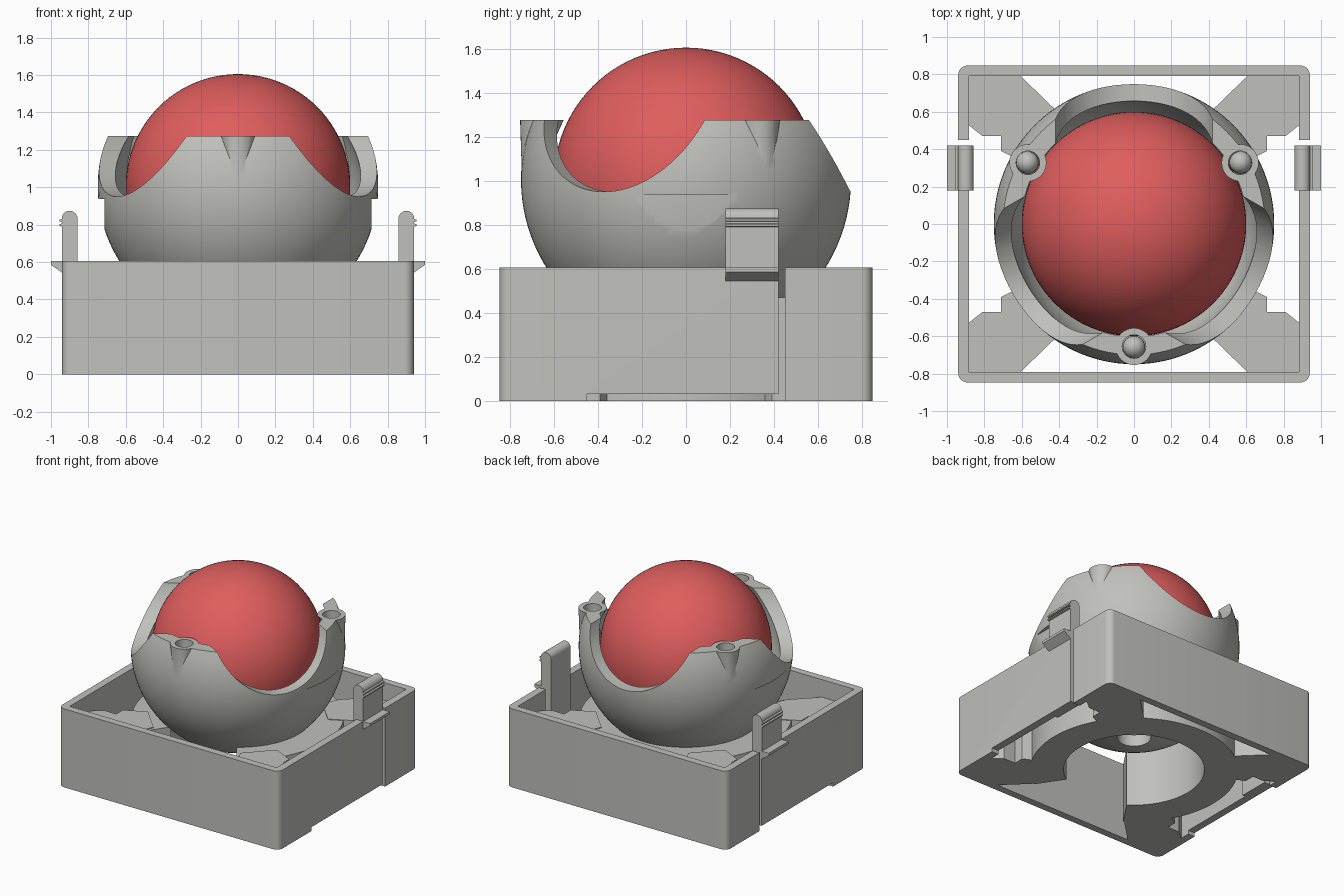
import bpy, bmesh, math
from mathutils import Matrix, Vector

cube = bpy.data.objects.get("Cube")
if cube:
    bpy.data.objects.remove(cube, do_unlink=True)


def material(name, rgb):
    m = bpy.data.materials.new(name)
    m.use_nodes = True
    m.diffuse_color = (*rgb, 1)
    m.node_tree.nodes["Principled BSDF"].inputs["Base Color"].default_value = (*rgb, 1)
    return m


GREY = material("light grey plastic", (0.53, 0.53, 0.50))
RED = material("red ball", (0.74, 0.11, 0.11))
BALL_Z, TOP_Z = 1.005, 1.275


def finish(name, bm, mat=GREY):
    bmesh.ops.recalc_face_normals(bm, faces=bm.faces)
    mesh = bpy.data.meshes.new(name)
    bm.to_mesh(mesh)
    bm.free()
    mesh.materials.append(mat)
    ob = bpy.data.objects.new(name, mesh)
    bpy.context.collection.objects.link(ob)
    return ob


def box(name, lo, hi, round_corners=0):
    bm = bmesh.new()
    lo, hi = Vector(lo), Vector(hi)
    bmesh.ops.create_cube(bm, size=1, matrix=Matrix.Translation((lo + hi) / 2)
                          @ Matrix.Diagonal((*(hi - lo), 1)))
    if round_corners:
        upright = [e for e in bm.edges
                   if abs(e.verts[0].co.z - e.verts[1].co.z) > 0.1]
        bmesh.ops.bevel(bm, geom=upright, offset=round_corners, segments=6,
                        profile=0.5, affect='EDGES')
    return finish(name, bm)


def prism(name, points, lo, hi, place=lambda a, b, h: (a, b, h)):
    bm = bmesh.new()
    low = [bm.verts.new(place(a, b, lo)) for a, b in points]
    high = [bm.verts.new(place(a, b, hi)) for a, b in points]
    bm.faces.new(low)
    bm.faces.new(high)
    n = len(points)
    for i in range(n):
        j = (i + 1) % n
        bm.faces.new((low[i], low[j], high[j], high[i]))
    return finish(name, bm)


def frustum(name, c0, r0, c1, r1, side, up, n=48):
    """Solid between two parallel circles spanned by side and up."""
    bm = bmesh.new()
    rings = []
    for c, r in ((c0, r0), (c1, r1)):
        rings.append([bm.verts.new(Vector(c) + r * (math.cos(t) * side + math.sin(t) * up))
                      for t in (2 * math.pi * i / n for i in range(n))])
        bm.faces.new(rings[-1])
    for i in range(n):
        j = (i + 1) % n
        bm.faces.new((rings[0][i], rings[0][j], rings[1][j], rings[1][i]))
    return finish(name, bm)


def sphere(name, centre, radius, mat, u=64, v=32):
    bm = bmesh.new()
    bmesh.ops.create_uvsphere(bm, u_segments=u, v_segments=v, radius=radius,
                              matrix=Matrix.Translation(centre))
    return finish(name, bm, mat)


def combine(ob, tool, operation='DIFFERENCE'):
    """Apply a boolean and discard the tool object."""
    mod = ob.modifiers.new("boolean", 'BOOLEAN')
    mod.operation, mod.solver, mod.object = operation, 'EXACT', tool
    graph = bpy.context.evaluated_depsgraph_get()
    mesh = bpy.data.meshes.new_from_object(ob.evaluated_get(graph))
    ob.modifiers.clear()
    ob.data = mesh
    bpy.data.objects.remove(tool, do_unlink=True)


def smooth(ob, angle=30):
    bpy.ops.object.select_all(action='DESELECT')
    ob.select_set(True)
    bpy.context.view_layer.objects.active = ob
    bpy.ops.object.shade_smooth_by_angle(angle=math.radians(angle))


def arc(radius, start, end, n):
    steps = (math.radians(start + (end - start) * i / n) for i in range(n + 1))
    return [(radius * math.cos(t), radius * math.sin(t)) for t in steps]


X, Y, Z = Vector((1, 0, 0)), Vector((0, 1, 0)), Vector((0, 0, 1))

# Open rectangular housing with a slit beside each clip and a low side notch
housing = box("housing_walls", (-0.94, -0.847, 0), (0.94, 0.847, 0.605), 0.05)
combine(housing, box("inside", (-0.882, -0.79, -0.1), (0.882, 0.79, 0.8)))
combine(housing, box("slit", (-1.1, 0.42, -0.1), (1.1, 0.45, 0.8)))
combine(housing, box("notch", (-1.1, -0.45, -0.1), (1.1, 0.43, 0.03)))
smooth(housing)

# Corner pads and the open ring carrying the cup
PAD = [(0.885, 0.795), (0.61, 0.795), (0.43, 0.62), (0.37, 0.5), (0.55, 0.31),
       (0.64, 0.355), (0.71, 0.39), (0.71, 0.47), (0.81, 0.47), (0.885, 0.53)]
for sx, right_left in ((-1, "right"), (1, "left")):
    for sy, end in ((-1, "front"), (1, "back")):
        prism(f"{end}_{right_left}_pad", [(sx * x, sy * y) for x, y in PAD], 0, 0.47)
ring = prism("support_ring", arc(0.74, -56, 236, 72) + arc(0.5, 236, -56, 72), 0, 0.465)
smooth(ring)

# Cup: hollow sphere turned from a profile, open at the top and the bottom
def shell_arc(radius, low_r, n):
    start = math.degrees(-math.acos(low_r / radius))
    end = math.degrees(math.asin((TOP_Z - BALL_Z) / radius))
    return arc(radius, start, end, n)


profile = shell_arc(0.75, 0.12, 32) + shell_arc(0.66, 0.12, 32)[::-1]
bm = bmesh.new()
verts = [bm.verts.new((r, 0, BALL_Z + z)) for r, z in profile]
edges = [bm.edges.new((verts[i - 1], verts[i])) for i in range(len(verts))]
bmesh.ops.spin(bm, geom=verts + edges, cent=(0, 0, 0), axis=(0, 0, 1),
               angle=2 * math.pi, steps=96, use_duplicate=False)
bmesh.ops.remove_doubles(bm, verts=bm.verts, dist=1e-4)
cup = finish("ball_cup", bm)

# Three round scoops leave three posts
for degrees in (90, 210, 330):
    t = math.radians(degrees)
    out, side = Vector((math.cos(t), math.sin(t), 0)), Vector((-math.sin(t), math.cos(t), 0))
    centre = 1.384 * Z
    combine(cup, frustum("scoop", out * 0.35 + centre, 0.434, out * 0.95 + centre, 0.434,
                         side, Z, 96))

# Flat reliefs facing the clips
for s in (-1, 1):
    xs = sorted((s * 0.715, s * 0.9))
    combine(cup, box("relief", (xs[0], -0.4, 0.6), (xs[1], 0.4, 0.937)))

# Tapered bosses with sockets and small bearing balls
for degrees, where in ((270, "front"), (30, "back_left"), (150, "back_right")):
    t = math.radians(degrees)
    out = Vector((math.cos(t), math.sin(t), 0))
    combine(cup, frustum("boss", out * 0.715 + Z, 0.03, out * 0.655 + TOP_Z * Z, 0.099,
                         X, Y, 32), 'UNION')
    combine(cup, frustum("socket", out * 0.655 + 1.06 * Z, 0.063, out * 0.655 + 1.5 * Z,
                         0.063, X, Y, 32))
    smooth(sphere(f"{where}_bearing_ball", out * 0.658 + 1.08 * Z, 0.06, GREY, 24, 12))
smooth(cup)

# Side clips: rounded upright tab, two grip ridges and an outward catch
tab_top = [(0.9 + x, 0.832 + z) for x, z in arc(0.042, 0, 180, 12)]
CLIP = [(0.858, 0.03), (0.935, 0.03), (0.935, 0.54), (1.0, 0.585), (1.0, 0.605),
        (0.942, 0.605), (0.942, 0.79), (0.955, 0.793), (0.955, 0.803), (0.942, 0.806),
        (0.942, 0.814), (0.955, 0.817), (0.955, 0.827), (0.942, 0.83)] + tab_top
for s, where in ((-1, "right"), (1, "left")):
    smooth(prism(f"{where}_clip", CLIP, 0.18, 0.42, lambda a, b, h: (s * a, h, b)))

# Main ball
smooth(sphere("main_ball", (0, 0, BALL_Z), 0.6, RED, 96, 48))
